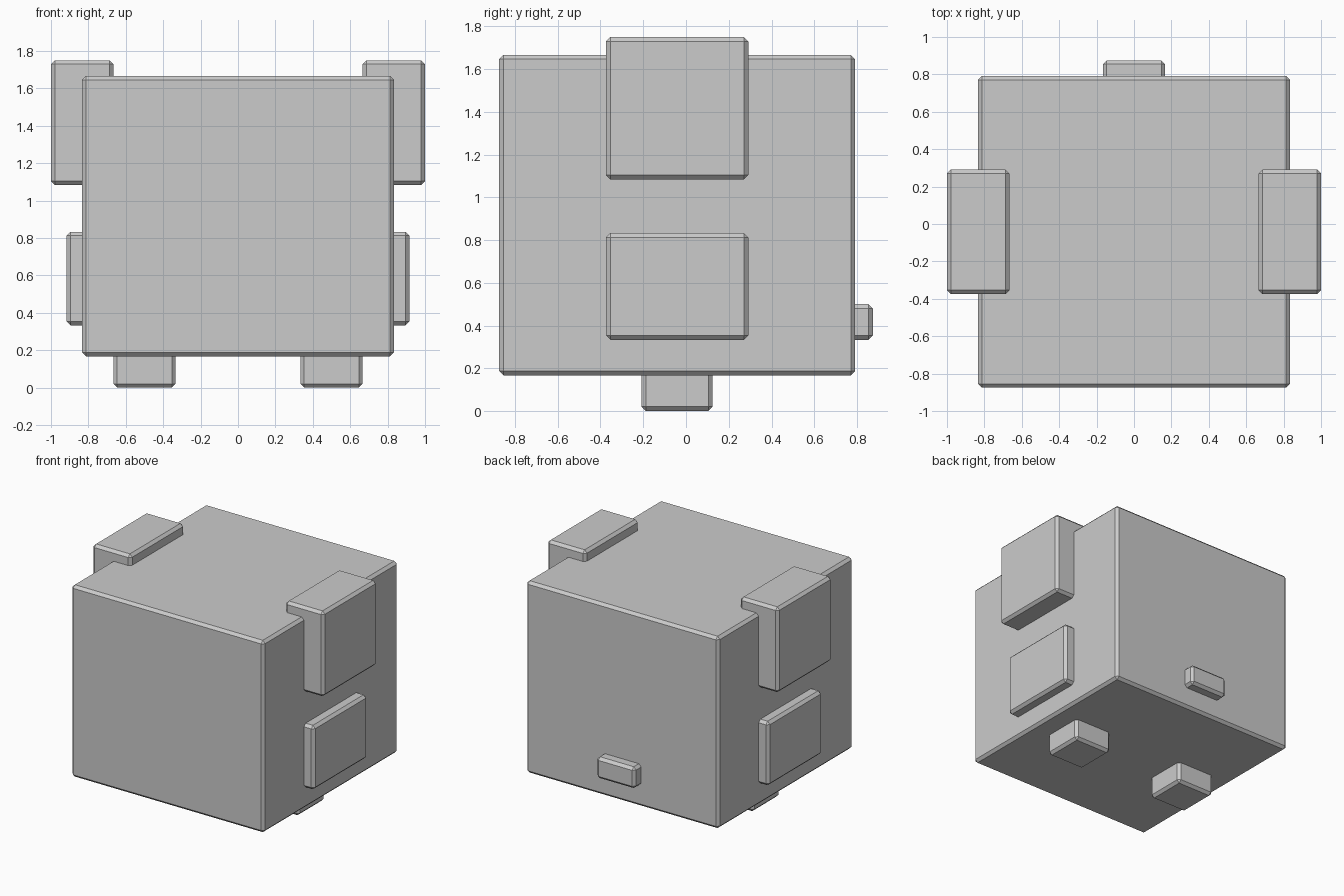
import bpy

if "Cube" in bpy.data.objects:
    bpy.data.objects.remove(bpy.data.objects["Cube"])

U = 1 / 12          # the model sits on a grid of twelfths
CHAMFER = 0.25 * U


def block(name, x, y, z):
    """Chamfered box spanning the given (min, max) ranges in grid units."""
    spans = (x, y, z)
    bpy.ops.mesh.primitive_cube_add(size=1, location=[(a + b) / 2 * U for a, b in spans])
    ob = bpy.context.object
    ob.name = name
    ob.scale = [(b - a) * U for a, b in spans]
    bpy.ops.object.transform_apply(location=False, rotation=False, scale=True)
    bevel = ob.modifiers.new("Chamfer", 'BEVEL')
    bevel.width = CHAMFER
    bevel.segments = 1
    return ob


def pair(name, x, y, z):
    """Matching blocks on the right (+x) and left (-x)."""
    block("right_" + name, x, y, z)
    block("left_" + name, (-x[1], -x[0]), y, z)


# Main body
block("body", (-10, 10), (-10.5, 9.5), (2, 20))

# Ears at the upper corners, arms on the sides, feet underneath
pair("ear", (8, 12), (-4.5, 3.5), (13, 21))
pair("arm", (7, 11), (-4.5, 3.5), (4, 10))
pair("foot", (4, 8), (-2.5, 1.5), (0, 4))

# Small tail on the back
block("tail", (-2, 2), (6.5, 10.5), (4, 6))
